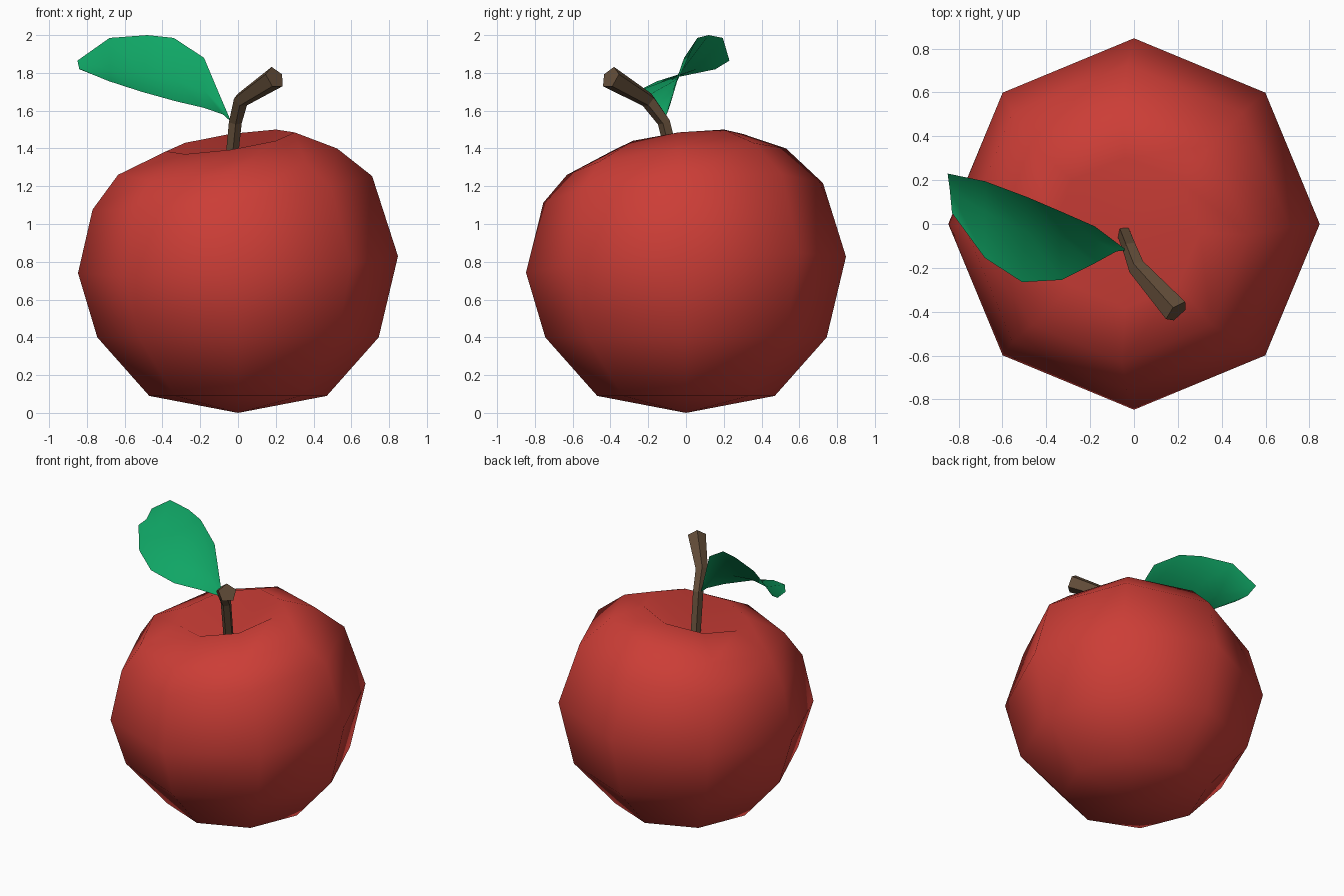
import bpy, bmesh
from math import cos, sin, tau
from mathutils import Vector

cube = bpy.data.objects.get("Cube")
if cube:
    bpy.data.objects.remove(cube, do_unlink=True)


def make_material(name, colour):
    mat = bpy.data.materials.new(name)
    mat.use_nodes = True
    mat.diffuse_color = (*colour, 1)
    shader = mat.node_tree.nodes["Principled BSDF"]
    shader.inputs["Base Color"].default_value = (*colour, 1)
    shader.inputs["Roughness"].default_value = 0.8
    return mat


def finish(bm, name, mat, smooth, closed=True):
    if closed:
        bmesh.ops.recalc_face_normals(bm, faces=bm.faces[:])
    for face in bm.faces:
        face.smooth = smooth
    mesh = bpy.data.meshes.new(name)
    bm.to_mesh(mesh)
    bm.free()
    mesh.materials.append(mat)
    obj = bpy.data.objects.new(name, mesh)
    bpy.context.scene.collection.objects.link(obj)
    return obj


def bridge(bm, lower, upper):
    count = len(lower)
    for i in range(count):
        j = (i + 1) % count
        bm.faces.new((lower[i], lower[j], upper[j], upper[i]))


def fan(bm, ring, point):
    tip = bm.verts.new(point)
    for i, vert in enumerate(ring):
        bm.faces.new((vert, ring[(i + 1) % len(ring)], tip))


red = make_material("apple red", (0.60, 0.047, 0.037))
brown = make_material("bark brown", (0.125, 0.075, 0.041))
green = make_material("leaf green", (0.005, 0.38, 0.13))

# Fruit: eight-sided rings that lean more and more towards the top
# each ring: radius, height, centre x, centre y, slope along x, slope along y
rings = [
    (0.47, 0.09, 0, 0, 0, 0),
    (0.745, 0.40, 0, 0, 0, 0),
    (0.847, 0.785, 0, 0, 0.053, 0.05),
    (0.74, 1.165, -0.03, -0.015, 0.12, 0.07),
    (0.58, 1.33, -0.055, -0.05, 0.12, 0.12),
    (0.34, 1.435, -0.04, -0.04, 0.147, 0.124),
]
bm = bmesh.new()
loops = []
for radius, height, cx, cy, slope_x, slope_y in rings:
    loop = []
    for i in range(8):
        dx, dy = radius * cos(tau * i / 8), radius * sin(tau * i / 8)
        z = height + slope_x * dx + slope_y * dy
        loop.append(bm.verts.new((cx + dx, cy + dy, z)))
    loops.append(loop)
for lower, upper in zip(loops, loops[1:]):
    bridge(bm, lower, upper)
fan(bm, loops[0], (0, 0, 0))
fan(bm, loops[-1], (-0.04, -0.03, 1.26))
finish(bm, "fruit", red, True)

# Stem: five-sided bent tube that flares at the end
path = [Vector(p) for p in (
    (-0.045, -0.04, 1.24), (-0.015, -0.115, 1.54),
    (0.015, -0.2, 1.655), (0.195, -0.4, 1.775))]
widths = (0.034, 0.036, 0.042, 0.062)
bm = bmesh.new()
loops = []
for i, (centre, width) in enumerate(zip(path, widths)):
    ahead = path[min(i + 1, len(path) - 1)]
    behind = path[max(i - 1, 0)]
    along = (ahead - behind).normalized()
    side = along.cross(Vector((0.74, 0.67, 0))).normalized()
    other = along.cross(side)
    loops.append([
        bm.verts.new(centre + width * (side * cos(tau * k / 5) + other * sin(tau * k / 5)))
        for k in range(5)])
for lower, upper in zip(loops, loops[1:]):
    bridge(bm, lower, upper)
bm.faces.new(loops[0])
bm.faces.new(loops[-1])
finish(bm, "stem", brown, False)

# Leaf: back edge and front edge from tip to stalk, with a sunken middle rib
back_edge = [
    (-0.85, 0.23, 1.865), (-0.68, 0.195, 1.985), (-0.48, 0.12, 2.0),
    (-0.34, 0.06, 1.985), (-0.18, -0.01, 1.88), (-0.10, -0.07, 1.69),
    (-0.04, -0.115, 1.55)]
front_edge = [
    (-0.83, 0.05, 1.82), (-0.68, -0.155, 1.755), (-0.51, -0.265, 1.70),
    (-0.33, -0.255, 1.65), (-0.18, -0.18, 1.615), (-0.08, -0.125, 1.58),
    (-0.035, -0.12, 1.54)]
sag = Vector((0, 0.55, -0.83)) * 0.15
bm = bmesh.new()
rows = []
for back, front in zip(back_edge, front_edge):
    back, front = Vector(back), Vector(front)
    rib = (back + front) / 2 + sag * (back - front).length
    rows.append([bm.verts.new(p) for p in (back, rib, front)])
for outer, inner in zip(rows, rows[1:]):
    for k in range(2):
        bm.faces.new((outer[k], outer[k + 1], inner[k + 1], inner[k]))
finish(bm, "leaf", green, True, closed=False)
